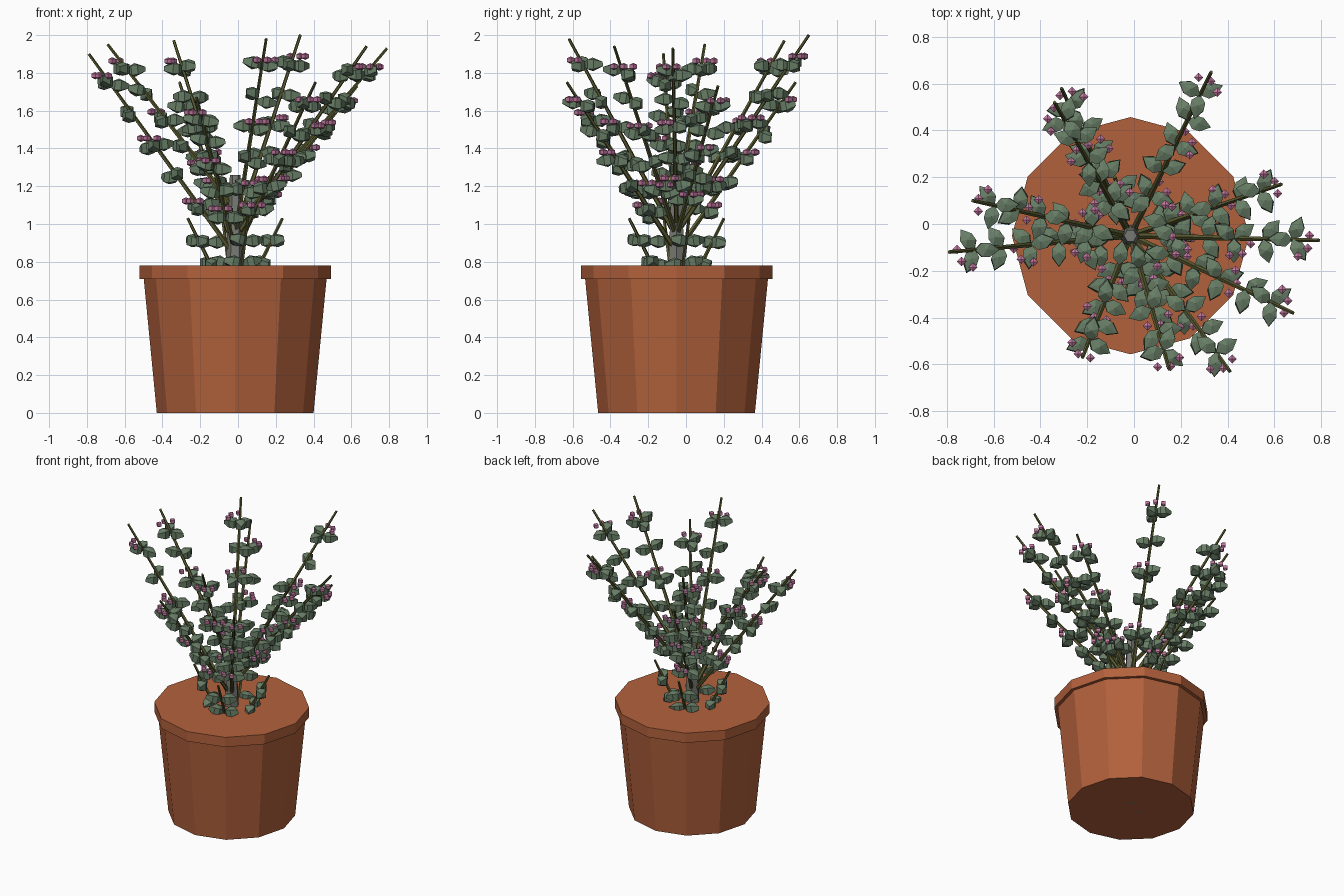
import bpy, bmesh, math, random
from mathutils import Vector, Matrix

if "Cube" in bpy.data.objects:
    bpy.data.objects.remove(bpy.data.objects["Cube"])

random.seed(4)
CX, CY = -0.015, -0.05


def material(name, rgb):
    m = bpy.data.materials.new(name)
    m.diffuse_color = (*rgb, 1)
    m.use_nodes = True
    m.node_tree.nodes["Principled BSDF"].inputs["Base Color"].default_value = m.diffuse_color
    return m


def finish(bm, name, mat):
    bmesh.ops.recalc_face_normals(bm, faces=bm.faces)
    me = bpy.data.meshes.new(name)
    bm.to_mesh(me)
    bm.free()
    me.materials.append(mat)
    ob = bpy.data.objects.new(name, me)
    bpy.context.collection.objects.link(ob)
    return ob


def rings(bm, loops):
    """Skin a list of equally long point loops and cap both ends."""
    vs = [[bm.verts.new(p) for p in loop] for loop in loops]
    n = len(vs[0])
    for a, b in zip(vs, vs[1:]):
        for i in range(n):
            j = (i + 1) % n
            bm.faces.new((a[i], a[j], b[j], b[i]))
    bm.faces.new(vs[0][::-1])
    bm.faces.new(vs[-1])


def lathe(name, profile, sides, mat):
    bm = bmesh.new()
    rings(bm, [[(CX + r * math.cos(2 * math.pi * i / sides),
                 CY + r * math.sin(2 * math.pi * i / sides), z)
                for i in range(sides)] for r, z in profile])
    return finish(bm, name, mat)


def rod(bm, a, b, r1, r2, sides=5):
    d = b - a
    m = Matrix.Translation((a + b) / 2) @ d.to_track_quat('Z', 'Y').to_matrix().to_4x4()
    bmesh.ops.create_cone(bm, cap_ends=True, segments=sides, radius1=r1,
                          radius2=r2, depth=d.length, matrix=m)


def leaf(bm, pos, ang):
    """Puffy pointed leaf, lying flat, growing outwards from pos."""
    outline = [(0, 0), (0.030, -0.030), (0.064, -0.030),
               (0.106, 0), (0.064, 0.030), (0.030, 0.030)]
    m = Matrix.Translation(pos) @ Matrix.Rotation(ang, 4, 'Z')
    m = m @ Matrix.Rotation(random.uniform(-0.25, 0.15), 4, 'Y')
    hi, lo = [[bm.verts.new(m @ Vector((x, y, z + k * abs(y)))) for x, y in outline]
              for z, k in ((0.012, 0.45), (-0.012, -0.45))]
    top, bot = [bm.verts.new(m @ Vector((0.050, 0, z))) for z in (0.036, -0.036)]
    for i in range(6):
        j = (i + 1) % 6
        bm.faces.new((lo[i], lo[j], hi[j], hi[i]))
        bm.faces.new((hi[i], hi[j], top))
        bm.faces.new((lo[j], lo[i], bot))


def blossom(bm, pos):
    bmesh.ops.create_uvsphere(bm, u_segments=4, v_segments=3, radius=0.023,
                              matrix=Matrix.Translation(pos) @ Matrix.Scale(0.85, 4, (0, 0, 1)))


clay = material("terracotta", (0.45, 0.12, 0.045))
bark = material("bark", (0.19, 0.19, 0.17))
green = material("leaf_green", (0.135, 0.205, 0.13))
twig = material("twig", (0.10, 0.10, 0.03))
pink = material("pink", (0.55, 0.19, 0.36))

# Pot, rim filled with soil, central trunk
lathe("pot_body", [(0.415, 0), (0.485, 0.72)], 12, clay)
lathe("pot_rim", [(0.507, 0.71), (0.507, 0.78)], 12, clay)
lathe("trunk", [(0.085, 0.0), (0.028, 1.26)], 6, bark)

# Branch tips and the height where each leaves the trunk
branches = [
    ((0.33, 0.65, 2.00), 0.95), ((0.63, 0.17, 1.73), 0.93),
    ((0.79, -0.07, 1.93), 0.98), ((0.68, -0.38, 1.94), 0.93),
    ((0.41, -0.63, 1.75), 0.85), ((0.15, -0.62, 1.98), 0.93),
    ((-0.22, -0.57, 1.67), 0.85), ((-0.79, -0.12, 1.90), 0.83),
    ((-0.69, 0.10, 1.95), 1.08), ((-0.34, 0.52, 1.97), 0.95),
    ((-0.31, 0.58, 1.75), 0.85),
]
stems, leaves, flowers = bmesh.new(), bmesh.new(), bmesh.new()

# Long branches with leaf clusters and blossoms
for k, (tip, base) in enumerate(branches):
    a, b = Vector((CX, CY, base)), Vector(tip)
    rod(stems, a, b, 0.014, 0.008)
    out = math.atan2(b.y - a.y, b.x - a.x)
    for n in range(5):
        p = a.lerp(b, 0.24 + 0.155 * n)
        turn = out + random.uniform(-0.5, 0.5)
        for s in (-1.1, 1.1, 3.0)[:3 if n % 2 == 0 else 2]:
            leaf(leaves, p + Vector((0, 0, random.uniform(-0.02, 0.015))), turn + s)
        if n % 2 == 0:
            for s in (-0.75, 0.0, 0.75):
                f = turn + s + (0.6 if k % 2 else -0.6)
                blossom(flowers, p + Vector((0.075 * math.cos(f), 0.075 * math.sin(f), 0.035)))

# Short basal shoots
for deg in (15, 105, 195, 285):
    t = math.radians(deg)
    d = Vector((math.cos(t), math.sin(t), 0))
    a = Vector((CX, CY, 0.60)) + d * 0.04
    b = Vector((CX, CY, 1.03)) + d * 0.26
    rod(stems, a, b, 0.013, 0.008)
    for h, n in ((0.44, 0), (0.71, 1)):
        for s in (-1.4, 1.4):
            leaf(leaves, a.lerp(b, h), t + s + n * 0.3)

finish(stems, "branches", twig)
finish(leaves, "leaves", green)
finish(flowers, "blossoms", pink)
